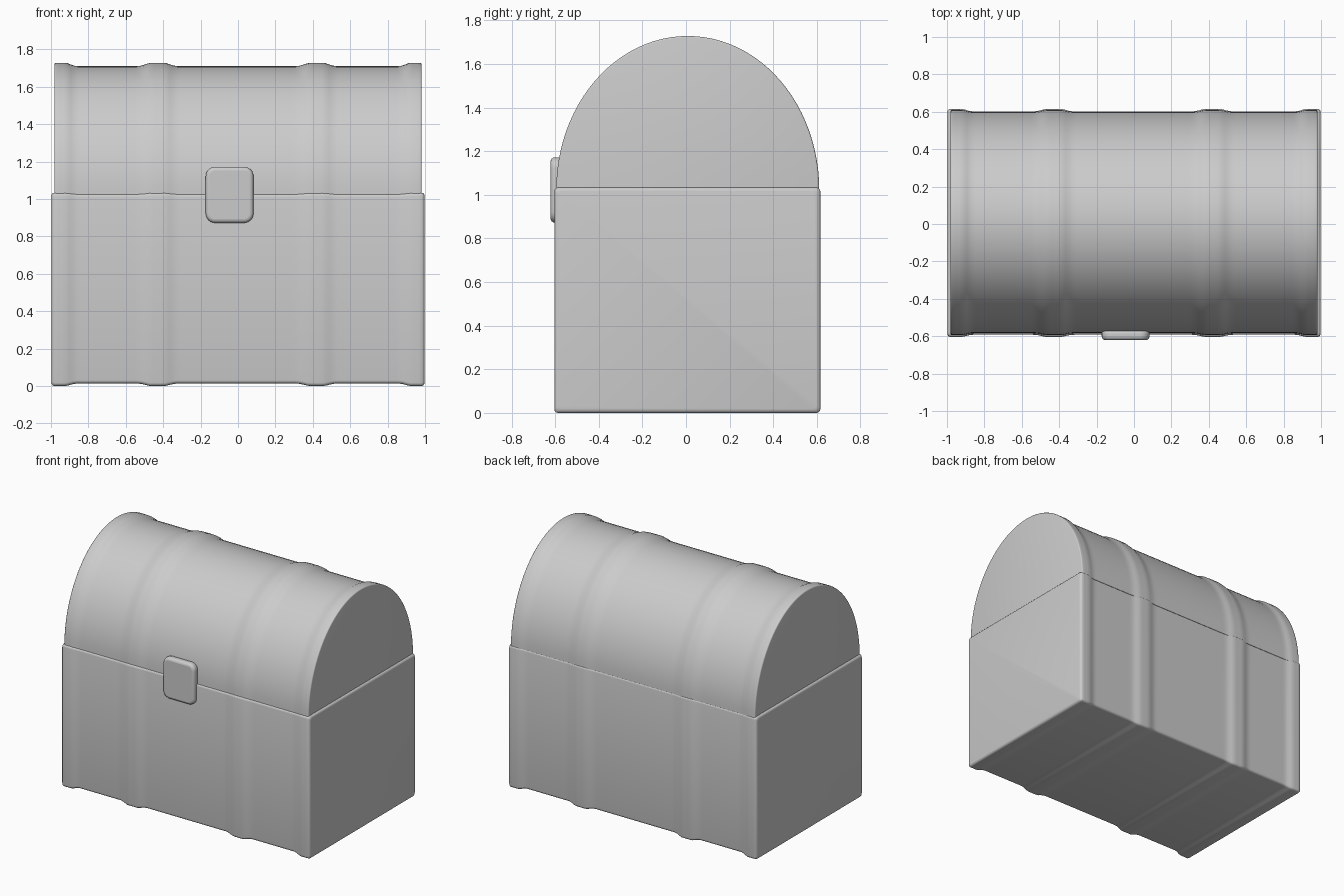
import bpy, bmesh
from math import sin, cos, pi, radians

if "Cube" in bpy.data.objects:
    bpy.data.objects.remove(bpy.data.objects["Cube"])

BANDS = (-0.95, -0.43, 0.42, 0.95)


def band(x):
    """Height (0..1) of the soft raised straps at position x along the chest."""
    h = 0.0
    for c in BANDS:
        half = 0.09 if abs(c) > 0.9 else 0.11
        d = abs(x - c) / half
        if d < 1:
            h = max(h, min(1.0, 0.75 * (1 + cos(pi * d))))
    return h


def finish(obj, angle=35):
    bpy.context.view_layer.objects.active = obj
    obj.select_set(True)
    bpy.ops.object.shade_smooth_by_angle(angle=radians(angle))
    obj.select_set(False)


def loft(name, end, round_, section):
    """Skin closed y-z sections along x, with rounded ends."""
    n = 96
    inner = end - round_
    stations = [(-inner + 2 * inner * i / n, 0.0) for i in range(n + 1)]
    arc = [(inner + round_ * sin(a), round_ * (1 - cos(a)))
           for a in (pi / 6, pi / 3, pi / 2)]
    stations = [(-x, s) for x, s in reversed(arc)] + stations + arc
    bm = bmesh.new()
    rings = [[bm.verts.new((x, y, z)) for y, z in section(band(x), s)]
             for x, s in stations]
    for a, b in zip(rings, rings[1:]):
        for i in range(len(a)):
            j = (i + 1) % len(a)
            bm.faces.new((a[i], a[j], b[j], b[i]))
    bm.faces.new(rings[0])
    bm.faces.new(rings[-1])
    bmesh.ops.recalc_face_normals(bm, faces=bm.faces[:])
    mesh = bpy.data.meshes.new(name)
    bm.to_mesh(mesh)
    bm.free()
    obj = bpy.data.objects.new(name, mesh)
    bpy.context.collection.objects.link(obj)
    finish(obj)


def box_section(h, shrink):
    """Rounded rectangle that swells at the straps."""
    y0 = -0.592 - 0.012 * h + shrink
    y1 = 0.602 + 0.014 * h - shrink
    z0 = 0.013 * (1 - h) + shrink
    z1 = 1.028 + 0.005 * h - shrink
    r = 0.018
    pts = []
    for cy, cz, start in ((y1 - r, z1 - r, 0), (y0 + r, z1 - r, 90),
                          (y0 + r, z0 + r, 180), (y1 - r, z0 + r, 270)):
        for k in range(5):
            a = radians(start + 22.5 * k)
            pts.append((cy + r * cos(a), cz + r * sin(a)))
    return pts


def lid_section(h, shrink):
    """Half ellipse that swells at the straps, closed just inside the box."""
    ry = 0.592 + 0.011 * h - shrink
    rz = 0.688 + 0.018 * h - shrink
    return [(0.008 + ry * cos(pi * k / 48), 1.022 + rz * sin(pi * k / 48))
            for k in range(49)]


# chest body and arched lid
loft("chest_body", 0.998, 0.014, box_section)
loft("arched_lid", 0.982, 0.008, lid_section)

# latch: rounded plate on the front seam
bm = bmesh.new()
bmesh.ops.create_cube(bm, size=1)
bmesh.ops.scale(bm, vec=(0.255, 0.055, 0.30), verts=bm.verts[:])
bmesh.ops.translate(bm, vec=(-0.045, -0.5935, 1.022), verts=bm.verts[:])
corners = [e for e in bm.edges if abs(e.verts[0].co.y - e.verts[1].co.y) > 0.01]
bmesh.ops.bevel(bm, geom=corners, offset=0.05, segments=6, profile=0.5,
                affect='EDGES')
mesh = bpy.data.meshes.new("latch")
bm.to_mesh(mesh)
bm.free()
latch = bpy.data.objects.new("latch", mesh)
bpy.context.collection.objects.link(latch)
bevel = latch.modifiers.new("soft_edges", 'BEVEL')
bevel.width = 0.02
bevel.segments = 4
bevel.limit_method = 'ANGLE'
bevel.angle_limit = radians(50)
finish(latch, 40)
